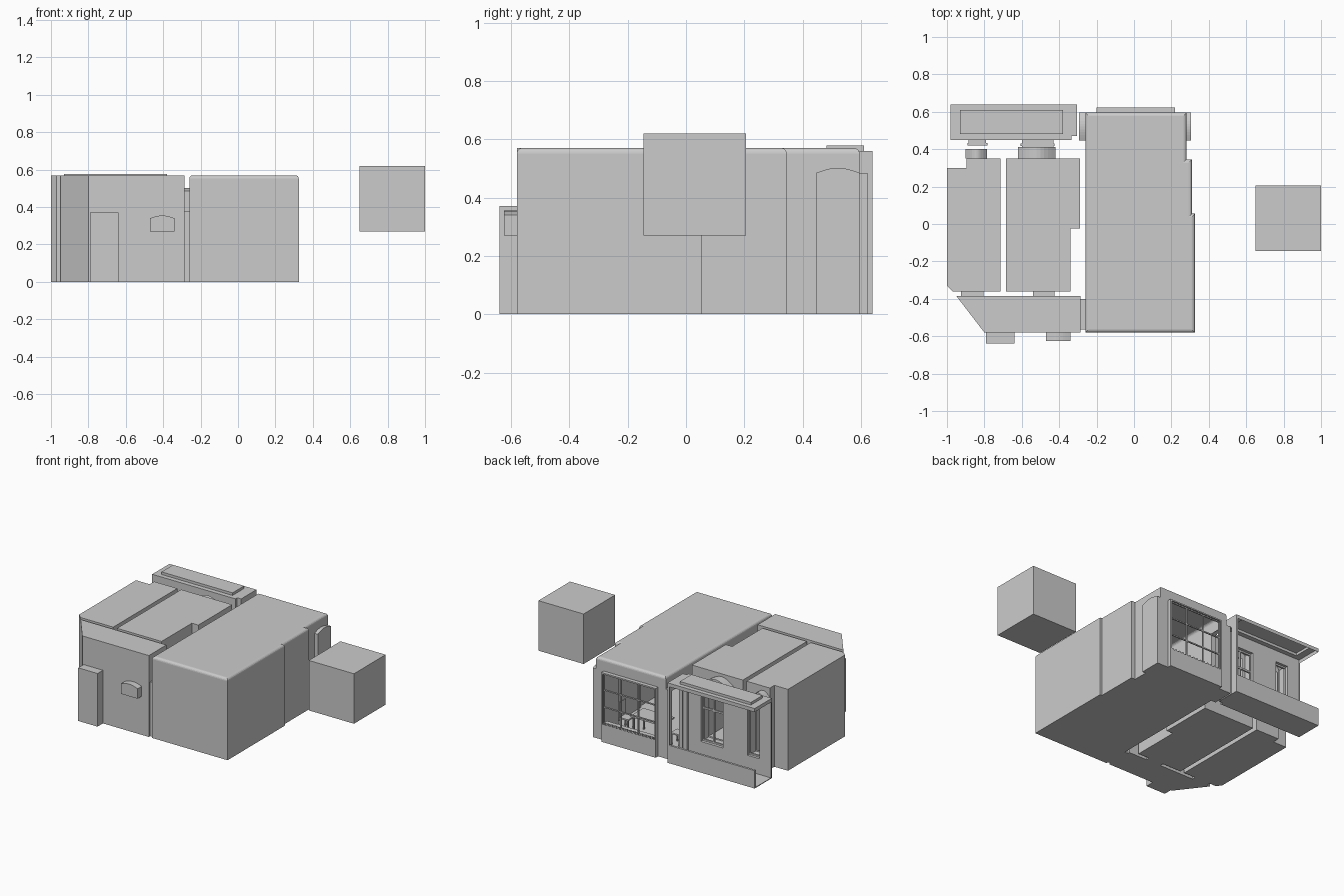
import bpy, bmesh, math
from mathutils import Vector

if "Cube" in bpy.data.objects:
    bpy.data.objects.remove(bpy.data.objects["Cube"])


def place(axis, u, v, d):
    return {'z': (u, v, d), 'y': (u, d, v), 'x': (d, u, v)}[axis]


def punch(bm, lo, hi):
    """Cut a box-shaped opening out of thin surfaces."""
    for i in range(3):
        for c in (lo[i], hi[i]):
            co, no = Vector(), Vector()
            co[i], no[i] = c, 1
            bmesh.ops.bisect_plane(bm, geom=bm.verts[:] + bm.edges[:] + bm.faces[:],
                                   dist=1e-5, plane_co=co, plane_no=no)
    dead = [f for f in bm.faces
            if all(lo[i] < f.calc_center_median()[i] < hi[i] for i in range(3))]
    bmesh.ops.delete(bm, geom=dead, context='FACES')


def prism(name, pts, axis, d0, d1, caps=(True, True), bevel=0, holes=()):
    bm = bmesh.new()
    a = [bm.verts.new(place(axis, u, v, d0)) for u, v in pts]
    b = [bm.verts.new(place(axis, u, v, d1)) for u, v in pts]
    n = len(pts)
    for i in range(n):
        j = (i + 1) % n
        bm.faces.new((a[i], a[j], b[j], b[i]))
    if caps[0]:
        bm.faces.new(a[::-1])
    if caps[1]:
        bm.faces.new(b)
    bmesh.ops.recalc_face_normals(bm, faces=bm.faces[:])
    if bevel:
        top = [e for e in bm.edges if all(v in b for v in e.verts)]
        bmesh.ops.bevel(bm, geom=top, offset=bevel, segments=4, profile=0.5, affect='EDGES')
    for lo, hi in holes:
        punch(bm, lo, hi)
    me = bpy.data.meshes.new(name)
    bm.to_mesh(me)
    bm.free()
    ob = bpy.data.objects.new(name, me)
    bpy.context.collection.objects.link(ob)
    return ob


def rect(u0, u1, v0, v1):
    return [(u0, v0), (u1, v0), (u1, v1), (u0, v1)]


def box(name, x0, x1, y0, y1, z0, z1, **kw):
    return prism(name, rect(x0, x1, y0, y1), 'z', z0, z1, **kw)


def arch(u0, u1, v0, spring, top, n=10):
    pts = [(u0, v0), (u1, v0)]
    for i in range(n + 1):
        t = i / n
        pts.append((u1 + (u0 - u1) * t, spring + (top - spring) * math.sin(math.pi * t)))
    return pts


def glazing(name, x0, x1, z0, z1, y, cols, rails, t=0.008):
    """Window frame with evenly spaced mullions and rails at given heights."""
    for i in range(cols + 1):
        x = x0 + (x1 - x0) * i / cols
        box(f"{name}_mullion_{i}", x - t / 2, x + t / 2, y - t, y, z0, z1)
    for i, z in enumerate([z0, *rails, z1]):
        box(f"{name}_rail_{i}", x0, x1, y - t, y, z - t / 2, z + t / 2)


E = 0.005
# Main long room, stepped on its right side, open to window and balcony
prism("main_room",
      [(-0.26, -0.58), (0.325, -0.58), (0.325, 0.055), (0.31, 0.055),
       (0.31, 0.345), (0.28, 0.345), (0.28, 0.595), (-0.26, 0.595)],
      'z', 0, 0.57, bevel=0.018,
      holes=[((-0.2, 0.59, E), (0.22, 0.6, 0.485)),
             ((-0.265, 0.45, E), (-0.255, 0.59, 0.485)),
             ((-0.265, -0.565, E), (-0.255, -0.40, 0.38))])
prism("right_arched_niche", arch(0.447, 0.595, 0, 0.485, 0.502), 'x', 0.28, 0.305,
      caps=(False, True))
prism("balcony_archway", arch(0.447, 0.595, 0, 0.485, 0.502), 'x', -0.295, -0.26,
      caps=(False, False))
box("hall_doorway", -0.285, -0.26, -0.565, -0.40, 0, 0.38,
    holes=[((-0.29, -0.56, E), (-0.28, -0.405, 0.375)),
           ((-0.265, -0.56, E), (-0.255, -0.405, 0.375))])

# Large back window
prism("window_bay", rect(-0.2, 0.22, 0, 0.485), 'y', 0.595, 0.622, caps=(False, True),
      holes=[((-0.19, 0.62, 0.125), (0.21, 0.63, 0.475))])
glazing("large_window", -0.19, 0.21, 0.125, 0.475, 0.61, 3, [0.24, 0.36])
box("large_window_sill", -0.2, 0.22, 0.56, 0.61, 0.11, 0.122)
for i in range(14):
    x = -0.18 + i * 0.029
    box(f"sill_bracket_{i}", x, x + 0.01, 0.61, 0.62, 0.112, 0.135)

# Two side rooms
prism("outer_room",
      [(-1, -0.33), (-0.97, -0.36), (-0.715, -0.36), (-0.715, 0.35),
       (-0.895, 0.35), (-0.895, 0.30), (-1, 0.30)], 'z', 0, 0.57,
      holes=[((-0.885, 0.345, 0.11), (-0.79, 0.355, 0.48)),
             ((-0.925, -0.365, E), (-0.805, -0.355, 0.37))])
prism("inner_room",
      [(-0.685, -0.36), (-0.34, -0.36), (-0.34, -0.025), (-0.29, -0.025),
       (-0.29, 0.35), (-0.685, 0.35)], 'z', 0, 0.57,
      holes=[((-0.6, 0.345, 0.11), (-0.43, 0.355, 0.47)),
             ((-0.54, -0.365, E), (-0.425, -0.355, 0.37))])

# Front hall with a chamfered corner and doorways to the rooms
prism("front_hall", [(-0.95, -0.385), (-0.80, -0.58), (-0.285, -0.58), (-0.285, -0.385)],
      'z', 0, 0.57,
      holes=[((-0.925, -0.39, E), (-0.805, -0.38, 0.37)),
             ((-0.54, -0.39, E), (-0.425, -0.38, 0.37)),
             ((-0.29, -0.565, E), (-0.28, -0.40, 0.38))])
for name, x0, x1 in (("outer_room", -0.925, -0.805), ("inner_room", -0.54, -0.425)):
    prism(name + "_doorway", rect(x0, x1, 0, 0.37), 'y', -0.385, -0.36, caps=(False, False))
box("entrance_recess", -0.79, -0.64, -0.64, -0.58, 0, 0.372)
prism("wall_niche", arch(-0.47, -0.34, 0.27, 0.34, 0.355), 'y', -0.625, -0.58)

# Window reveals between rooms and balcony
prism("inner_window_bay", arch(-0.62, -0.42, 0.10, 0.50, 0.55), 'y', 0.35, 0.412,
      caps=(False, False))
prism("inner_window_reveal", rect(-0.6, -0.43, 0.11, 0.47), 'y', 0.412, 0.45,
      caps=(False, False))
prism("outer_window_bay", arch(-0.90, -0.785, 0.10, 0.50, 0.54), 'y', 0.35, 0.402,
      caps=(False, False))
prism("outer_window_reveal", rect(-0.885, -0.79, 0.11, 0.48), 'y', 0.422, 0.45,
      caps=(False, False))
glazing("inner_window", -0.6, -0.43, 0.115, 0.465, 0.43, 2, [0.34], 0.012)
glazing("outer_window", -0.885, -0.79, 0.115, 0.475, 0.432, 1, [], 0.012)

# Balcony: floor, house wall, end wall and ceiling, open at back and left
prism("balcony",
      [(-0.98, 0.45), (-0.335, 0.45), (-0.335, 0.47), (-0.305, 0.47),
       (-0.305, 0.64), (-0.98, 0.64)], 'z', 0, 0.56,
      holes=[((-0.985, 0.635, 0.125), (-0.32, 0.645, 0.535)),
             ((-0.985, 0.46, E), (-0.975, 0.635, 0.535)),
             ((-0.31, 0.475, E), (-0.30, 0.59, 0.485)),
             ((-0.93, 0.482, 0.555), (-0.38, 0.61, 0.565)),
             ((-0.6, 0.445, 0.11), (-0.43, 0.455, 0.47)),
             ((-0.885, 0.445, 0.11), (-0.79, 0.455, 0.48))])
box("balcony_parapet", -0.98, -0.305, 0.625, 0.64, 0, 0.125)
box("balcony_ceiling_recess", -0.93, -0.38, 0.482, 0.61, 0.56, 0.578, caps=(False, True))

# Table and chairs seen through the window
box("table_top", -0.12, 0.12, 0.30, 0.44, 0.13, 0.14)
for i, (x, y) in enumerate([(-0.11, 0.31), (0.10, 0.31), (-0.11, 0.42), (0.10, 0.42)]):
    box(f"table_leg_{i}", x, x + 0.01, y, y + 0.01, 0.002, 0.13)
for i, (x, s) in enumerate([(-0.20, -1), (0.20, 1)]):
    box(f"chair_seat_{i}", x - 0.035, x + 0.035, 0.335, 0.405, 0.075, 0.085)
    xb = x + s * 0.035
    box(f"chair_back_{i}", xb - 0.004, xb + 0.004, 0.335, 0.405, 0.085, 0.19)
    for j, (dx, dy) in enumerate([(-0.03, 0.34), (0.03, 0.34), (-0.03, 0.4), (0.03, 0.4)]):
        box(f"chair_{i}_leg_{j}", x + dx - 0.004, x + dx + 0.004, dy - 0.004, dy + 0.004,
            0.002, 0.075)

# Detached cube
box("detached_cube", 0.65, 1.0, -0.145, 0.205, 0.27, 0.62)
